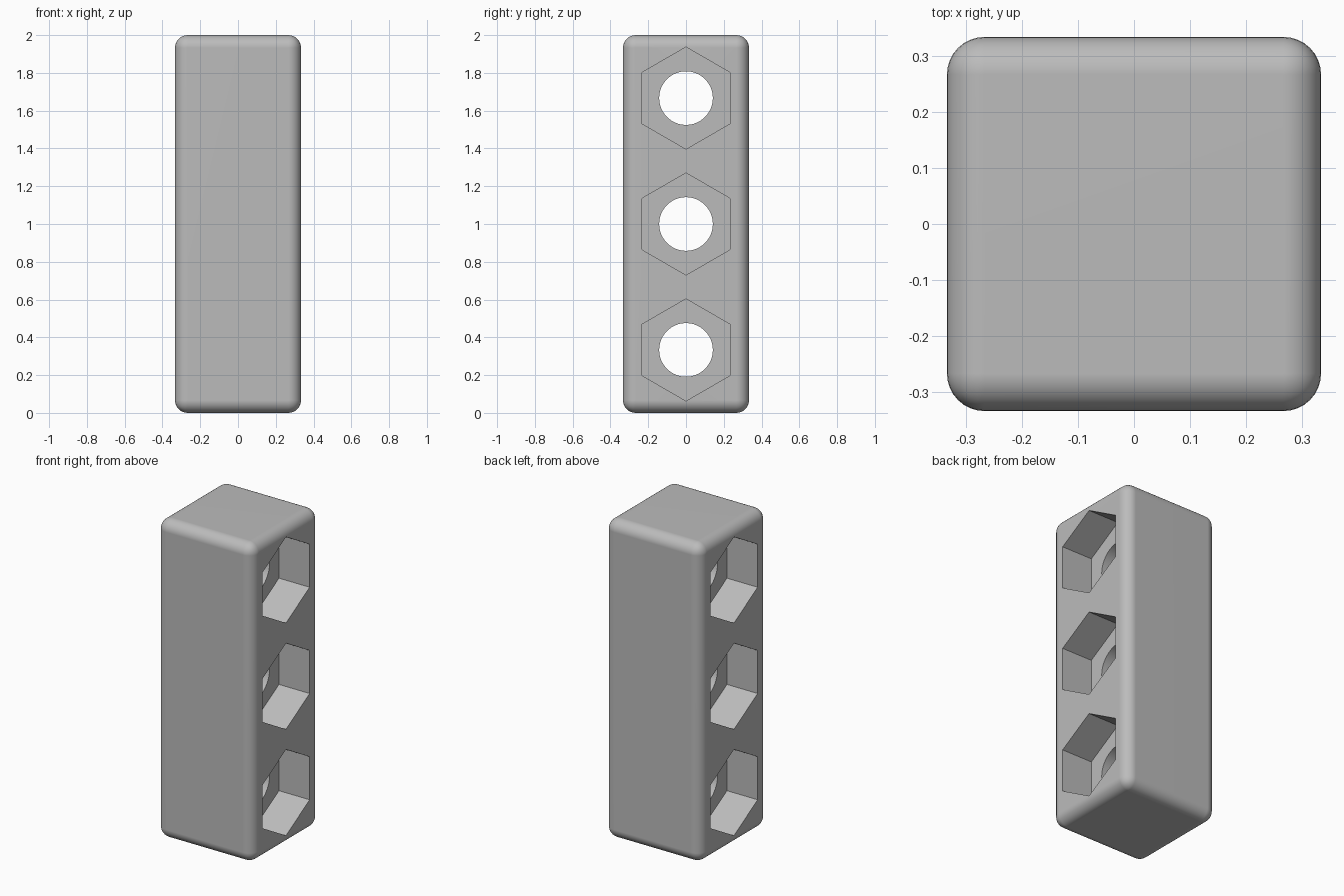
import bpy
from math import pi

cube = bpy.data.objects.get("Cube")
if cube:
    bpy.data.objects.remove(cube, do_unlink=True)

WIDTH, HEIGHT, ROUND = 0.667, 2.0, 0.067
HEX_RADIUS, HEX_DEPTH, HOLE_RADIUS = 0.27, 0.213, 0.142

grey = bpy.data.materials.new("plain_grey")
grey.use_nodes = True
colour = (0.5, 0.5, 0.5, 1)
grey.diffuse_color = colour
grey.node_tree.nodes["Principled BSDF"].inputs["Base Color"].default_value = colour


def cut(body, sides, radius, length, x, z):
    """Bore a prism along x, with one corner pointing up."""
    bpy.ops.mesh.primitive_cylinder_add(vertices=sides, radius=radius, depth=length,
                                        location=(x, 0, z), rotation=(pi / 2, 0, pi / 2))
    cutter = bpy.context.object
    cutter.name = "cutter"
    cutter.hide_render = True
    mod = body.modifiers.new("cut", 'BOOLEAN')
    mod.object = cutter
    mod.operation = 'DIFFERENCE'
    mod.solver = 'EXACT'
    bpy.context.view_layer.objects.active = body
    bpy.ops.object.modifier_apply(modifier=mod.name)
    bpy.data.objects.remove(cutter, do_unlink=True)


# Rounded block
bpy.ops.mesh.primitive_cube_add(size=1, location=(0, 0, HEIGHT / 2))
block = bpy.context.object
block.name = "rounded_block"
block.scale = (WIDTH, WIDTH, HEIGHT)
bpy.ops.object.transform_apply(location=False, rotation=False, scale=True)
block.data.materials.append(grey)
bevel = block.modifiers.new("rounding", 'BEVEL')
bevel.width = ROUND
bevel.segments = 8
bpy.ops.object.modifier_apply(modifier=bevel.name)

# Three through holes, each with a hexagonal pocket on both sides
for i in range(3):
    z = HEIGHT * (2 * i + 1) / 6
    cut(block, 64, HOLE_RADIUS, 1, 0, z)
    for side in (-1, 1):
        # the pocket cutter reaches past the outer face
        cut(block, 6, HEX_RADIUS, 2 * HEX_DEPTH, side * WIDTH / 2, z)

# Smooth rounding with crisp pocket edges
bpy.ops.object.select_all(action='DESELECT')
block.select_set(True)
bpy.context.view_layer.objects.active = block
bpy.ops.object.shade_smooth_by_angle(angle=pi / 6)
normals = block.modifiers.new("flat_sides", 'WEIGHTED_NORMAL')
normals.keep_sharp = True
